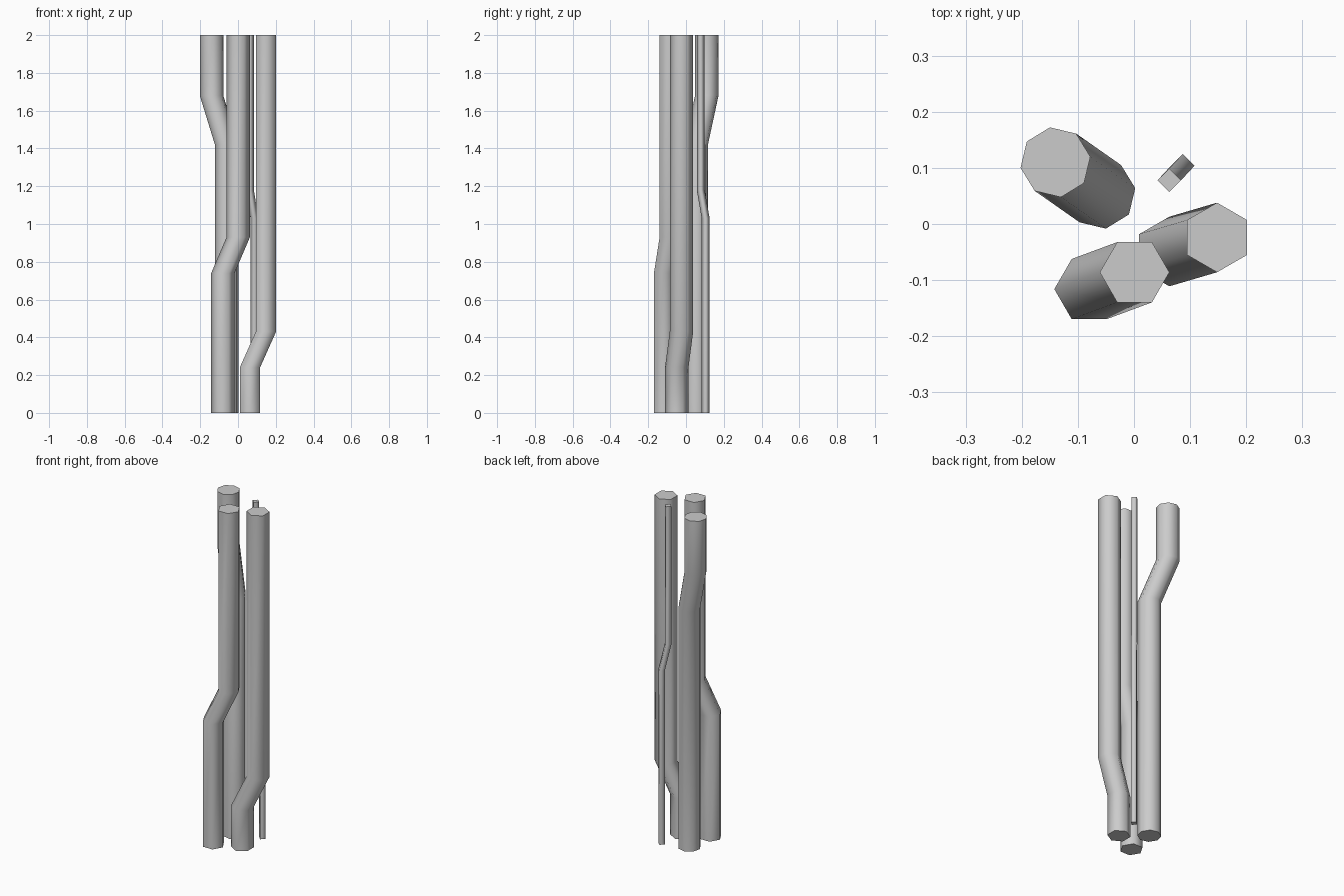
import bpy, bmesh
from math import cos, sin, radians

if "Cube" in bpy.data.objects:
    bpy.data.objects.remove(bpy.data.objects["Cube"])

# One plain grey for every stem
grey = bpy.data.materials.new("plain_grey")
grey.use_nodes = True
grey.diffuse_color = (0.6, 0.6, 0.6, 1)
grey.node_tree.nodes["Principled BSDF"].inputs["Base Color"].default_value = (0.6, 0.6, 0.6, 1)


def stem(name, sides, radius, turn, low, high, bend):
    """Upright prism whose axis steps sideways from low to high within the bend."""
    bm = bmesh.new()
    rings = []
    for (x, y), z in ((low, 0), (low, bend[0]), (high, bend[1]), (high, 2)):
        angles = [radians(turn + 360 * i / sides) for i in range(sides)]
        rings.append([bm.verts.new((x + radius * cos(a), y + radius * sin(a), z))
                      for a in angles])
    # Smooth walls
    for lower, upper in zip(rings, rings[1:]):
        for i in range(sides):
            j = (i + 1) % sides
            bm.faces.new((lower[i], lower[j], upper[j], upper[i])).smooth = True
    # Flat end caps with crisp rims
    for cap in (bm.faces.new(rings[0][::-1]), bm.faces.new(rings[-1])):
        for edge in cap.edges:
            edge.smooth = False
    mesh = bpy.data.meshes.new(name)
    bm.to_mesh(mesh)
    bm.free()
    mesh.materials.append(grey)
    bpy.context.collection.objects.link(bpy.data.objects.new(name, mesh))


stem("back_right_stem", 8, 0.063, 9, (-0.06, 0.054), (-0.14, 0.11), (1.42, 1.68))
stem("front_stem", 6, 0.062, 0, (-0.08, -0.116), (0.001, -0.086), (0.74, 0.93))
stem("left_stem", 6, 0.062, 30, (0.063, -0.049), (0.148, -0.024), (0.24, 0.43))
stem("thin_back_stem", 4, 0.021, 0, (0.087, 0.104), (0.063, 0.078), (1.03, 1.18))
